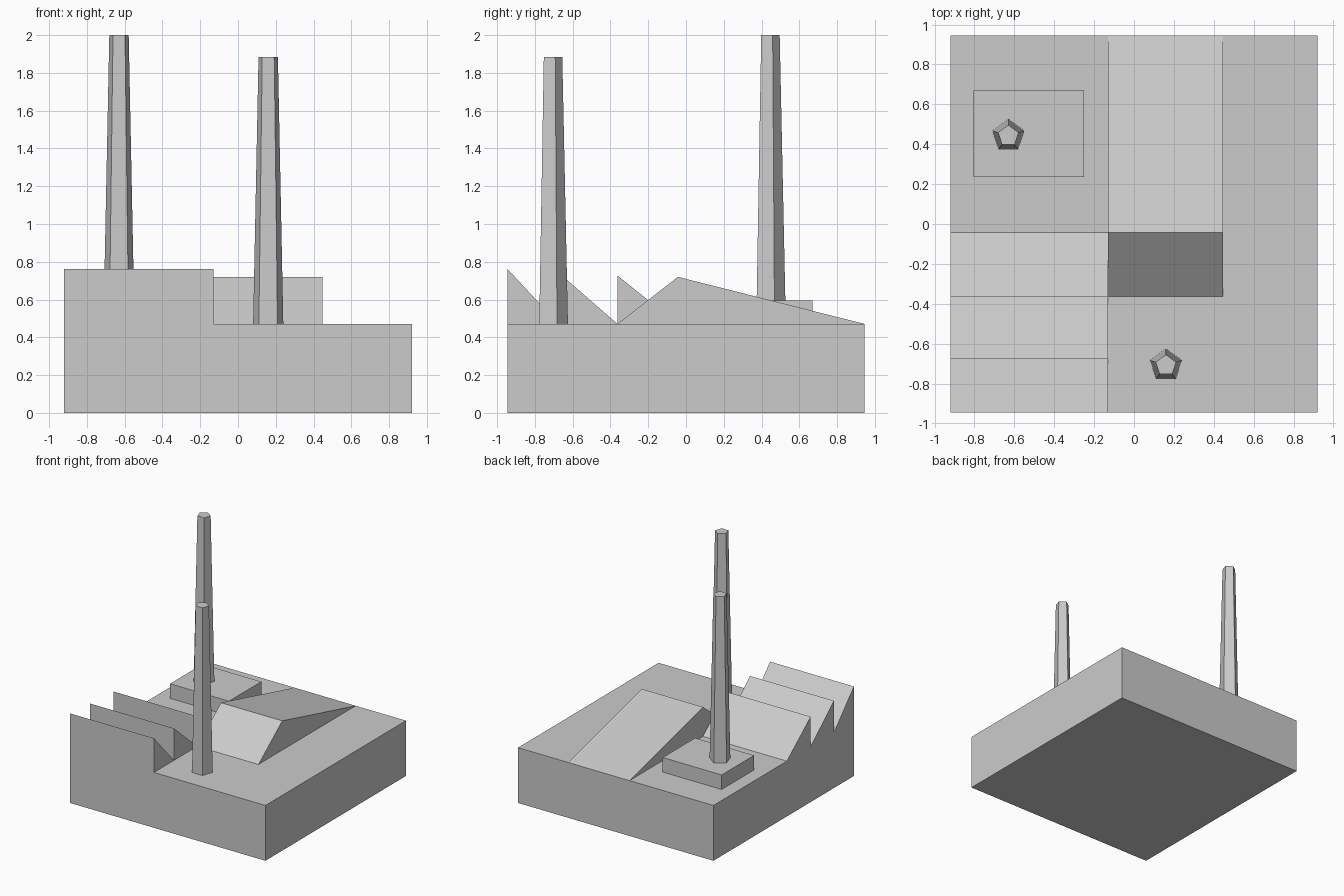
import bpy, bmesh
from math import radians

if "Cube" in bpy.data.objects:
    bpy.data.objects.remove(bpy.data.objects["Cube"])

DECK = 0.471  # top of the base slab


def box(name, x0, x1, y0, y1, z0, z1):
    bpy.ops.mesh.primitive_cube_add(size=1, location=((x0 + x1) / 2, (y0 + y1) / 2, (z0 + z1) / 2))
    ob = bpy.context.object
    ob.name = name
    ob.scale = (x1 - x0, y1 - y0, z1 - z0)
    return ob


def prism(name, profile, x0, x1):
    """Extrude a (y, z) profile along x."""
    bm = bmesh.new()
    face = bm.faces.new([bm.verts.new((x0, y, z)) for y, z in profile])
    ext = bmesh.ops.extrude_face_region(bm, geom=[face])
    moved = [v for v in ext["geom"] if isinstance(v, bmesh.types.BMVert)]
    bmesh.ops.translate(bm, verts=moved, vec=(x1 - x0, 0, 0))
    bmesh.ops.recalc_face_normals(bm, faces=bm.faces)
    mesh = bpy.data.meshes.new(name)
    bm.to_mesh(mesh)
    bm.free()
    ob = bpy.data.objects.new(name, mesh)
    bpy.context.collection.objects.link(ob)
    return ob


def chimney(name, x, y, z0, z1):
    """Tapered five-sided stack with one corner facing +y."""
    bpy.ops.mesh.primitive_cone_add(vertices=5, radius1=0.084, radius2=0.054, depth=z1 - z0,
                                    location=(x, y, (z0 + z1) / 2))
    ob = bpy.context.object
    ob.name = name
    # turn so the first corner points to +y whatever the primitive's start angle
    v = max((v.co for v in ob.data.vertices), key=lambda c: c.y)
    if abs(v.x) > 0.001:
        ob.rotation_euler.z = radians(90)
    return ob


# Base slab
box("base", -0.92, 0.92, -0.945, 0.945, 0, DECK)

# Sawtooth roof: each tooth is upright at the front and slopes down to the back
for i, (y0, y1, peak) in enumerate([(-0.945, -0.675, 0.762), (-0.675, -0.363, 0.743), (-0.363, -0.043, 0.727)]):
    prism(f"roof_tooth_{i + 1}", [(y0, DECK), (y0, peak), (y1, DECK)], -0.92, -0.13)

# Long wedge roof with its ridge near the front
prism("wedge_roof", [(-0.363, DECK), (-0.043, 0.72), (0.945, DECK)], -0.13, 0.447)

# Plinth and chimneys
box("chimney_plinth", -0.805, -0.25, 0.235, 0.67, DECK, 0.595)
chimney("back_chimney", -0.63, 0.442, 0.595, 2.0)
chimney("front_chimney", 0.16, -0.709, DECK, 1.885)
